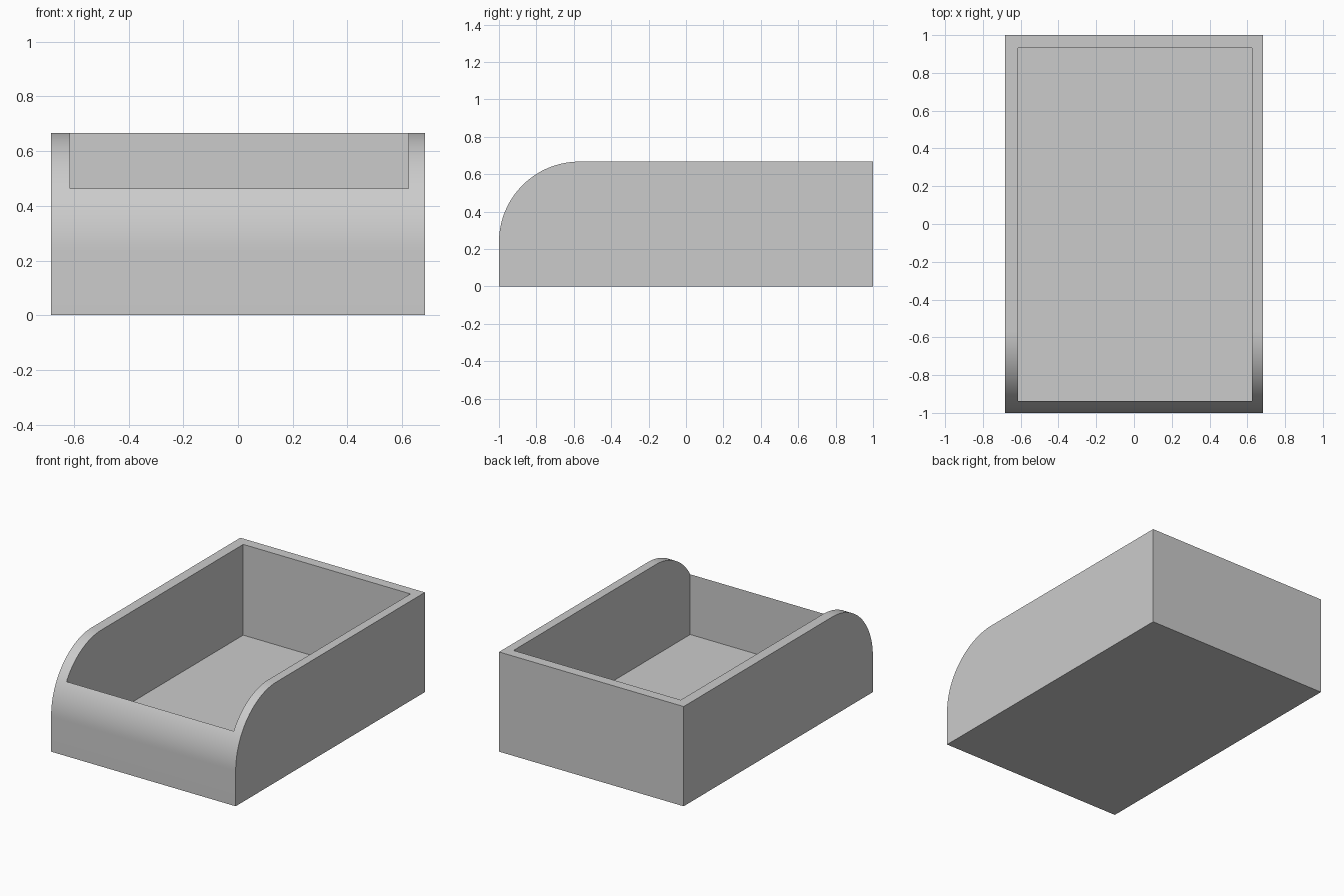
import bpy
import bmesh
import math

cube = bpy.data.objects.get("Cube")
if cube:
    bpy.data.objects.remove(cube, do_unlink=True)

HALF_WIDTH, HALF_LENGTH, HEIGHT = 0.683, 1.0, 0.667
RADIUS, SEGMENTS = 0.43, 32

grey = bpy.data.materials.new("plain grey")
grey.use_nodes = True
colour = (0.6, 0.6, 0.6, 1)
grey.diffuse_color = colour
grey.node_tree.nodes["Principled BSDF"].inputs["Base Color"].default_value = colour


def extrude_profile(name, profile, x0, x1):
    """Solid made by sweeping a (y, z) profile along x."""
    bm = bmesh.new()
    face = bm.faces.new([bm.verts.new((x0, y, z)) for y, z in profile])
    swept = bmesh.ops.extrude_face_region(bm, geom=[face])["geom"]
    moved = [v for v in swept if isinstance(v, bmesh.types.BMVert)]
    bmesh.ops.translate(bm, verts=moved, vec=(x1 - x0, 0, 0))
    bmesh.ops.recalc_face_normals(bm, faces=bm.faces)
    mesh = bpy.data.meshes.new(name)
    bm.to_mesh(mesh)
    bm.free()
    mesh.materials.append(grey)
    obj = bpy.data.objects.new(name, mesh)
    bpy.context.collection.objects.link(obj)
    return obj


# Outer body with the rounded upper front edge
profile = [(HALF_LENGTH, HEIGHT), (HALF_LENGTH, 0), (-HALF_LENGTH, 0)]
for i in range(SEGMENTS + 1):
    a = math.pi / 2 * i / SEGMENTS
    profile.append((-HALF_LENGTH + RADIUS * (1 - math.cos(a)),
                    HEIGHT - RADIUS * (1 - math.sin(a))))
tray = extrude_profile("open_tray", profile, -HALF_WIDTH, HALF_WIDTH)

# Cavity, open at the top and dipping through the curved front
floor, back, front, top = 0.06, 0.932, -0.936, 1.0
cavity = extrude_profile(
    "cavity_cutter",
    [(front, floor), (back, floor), (back, top), (front, top)],
    -0.614, 0.624)

cut = tray.modifiers.new("hollow", "BOOLEAN")
cut.operation = "DIFFERENCE"
cut.solver = "EXACT"
cut.object = cavity
bpy.ops.object.select_all(action="DESELECT")
tray.select_set(True)
bpy.context.view_layer.objects.active = tray
bpy.ops.object.modifier_apply(modifier=cut.name)
bpy.data.objects.remove(cavity, do_unlink=True)

# Smooth curve, crisp corners
bpy.ops.object.shade_smooth_by_angle(angle=math.radians(20))
